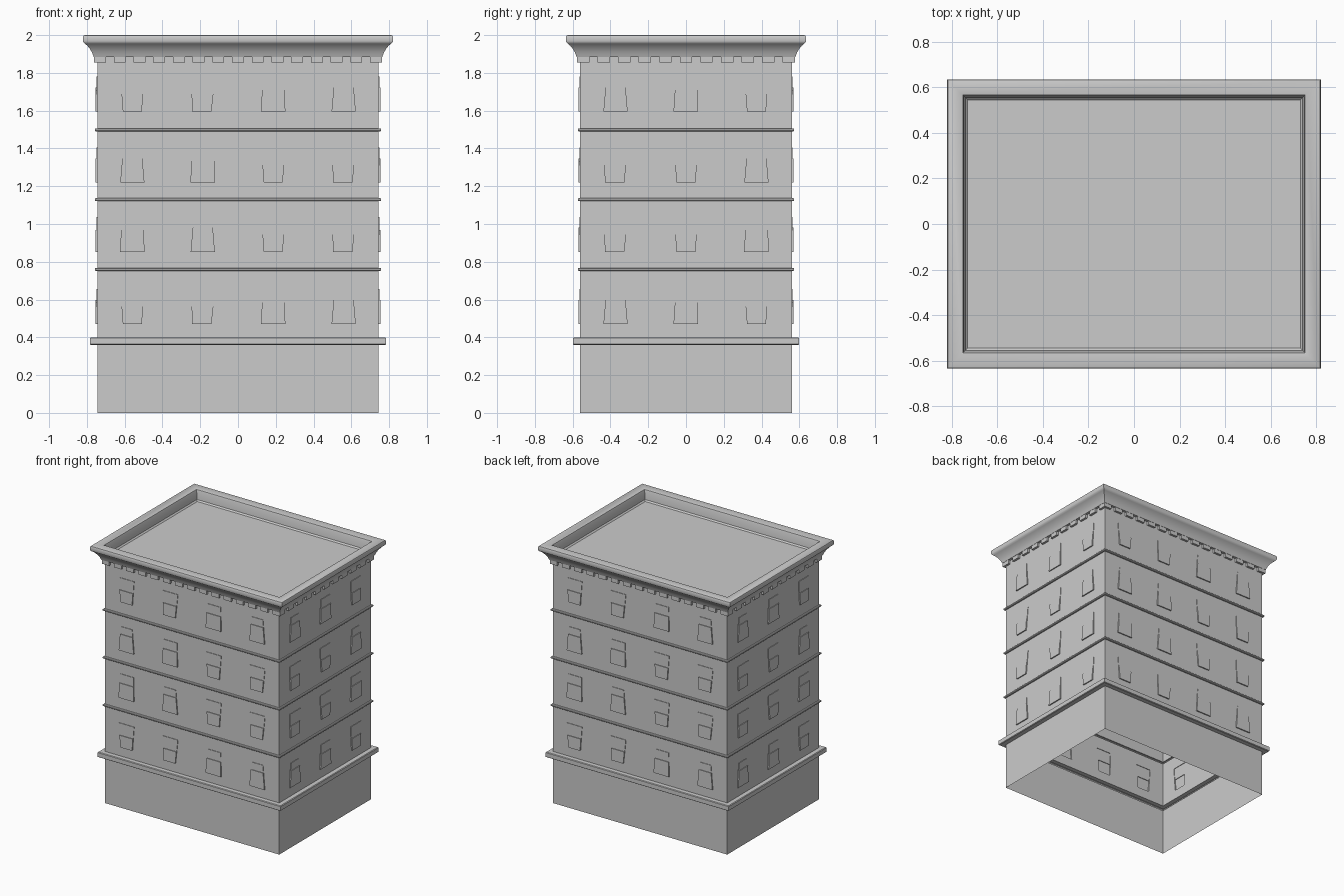
import bpy, bmesh, math
from mathutils import Matrix, Vector

cube = bpy.data.objects.get("Cube")
if cube:
    bpy.data.objects.remove(cube, do_unlink=True)

stone = bpy.data.materials.new("grey_stone")
stone.use_nodes = True
GREY = (0.6, 0.6, 0.6, 1)
stone.diffuse_color = GREY
stone.node_tree.nodes["Principled BSDF"].inputs["Base Color"].default_value = GREY

HX, HY = 0.745, 0.56          # half size of the walls
BANDS = [0.76, 1.129, 1.498]  # centre heights of the string courses
BAND_H = 0.008
EAVES = 1.885


def finish(name, bm, smooth=False):
    mesh = bpy.data.meshes.new(name)
    bm.to_mesh(mesh)
    bm.free()
    mesh.materials.append(stone)
    obj = bpy.data.objects.new(name, mesh)
    bpy.context.collection.objects.link(obj)
    if smooth:
        bpy.ops.object.select_all(action='DESELECT')
        obj.select_set(True)
        bpy.context.view_layer.objects.active = obj
        bpy.ops.object.shade_smooth_by_angle(angle=math.radians(35))
    return obj


def sweep(name, profile, cap=False, smooth=False):
    """Run an (offset, height) profile round the rectangular plan."""
    bm = bmesh.new()
    rings = []
    for o, z in profile:
        x, y = HX + o, HY + o
        rings.append([bm.verts.new(p) for p in
                      ((-x, -y, z), (x, -y, z), (x, y, z), (-x, y, z))])
    for low, high in zip(rings, rings[1:]):
        for i in range(4):
            j = (i + 1) % 4
            bm.faces.new((low[i], low[j], high[j], high[i]))
    if cap:
        bm.faces.new(rings[-1])
    return finish(name, bm, smooth)


# Plain base and its ledge
sweep("base_wall", [(0, 0), (0, 0.36)])
sweep("base_ledge", [(0, 0.36), (0.034, 0.36), (0.039, 0.364), (0.039, 0.396),
                     (0.034, 0.4), (0, 0.4)])

# Thin string courses between the storeys
for n, z in enumerate(BANDS):
    sweep(f"string_course_{n + 1}",
          [(0, z - BAND_H), (0.009, z - BAND_H), (0.013, z - 0.004),
           (0.013, z + 0.004), (0.009, z + BAND_H), (0, z + BAND_H)])

# Flared cornice, parapet rim and sunken roof deck
sweep("cornice", [(0, EAVES), (0.019, EAVES), (0.023, 1.895), (0.029, 1.91),
                  (0.039, 1.927), (0.052, 1.943), (0.064, 1.954),
                  (0.073, 1.961), (0.076, 1.968), (0.076, 1.99),
                  (0.073, 1.997), (0.067, 2.0), (0.012, 2.0), (0.006, 1.996),
                  (0.002, 1.985), (-0.004, 1.925), (-0.014, 1.915)],
      cap=True, smooth=True)

# Window outlines: (top left, top right, bottom left, bottom right, rail height)
SHAPES = {
    "A": (-0.048, 0.048, -0.064, 0.064, 0.69),   # narrow head
    "B": (-0.062, 0.066, -0.056, 0.046, 0.5),    # leaning, narrow sill
    "V": (-0.064, 0.064, -0.05, 0.05, 0.5),      # narrow sill
    "C": (-0.054, 0.06, -0.066, 0.064, 0.62),    # leaning, narrow head
}
LONG_ROWS = ["VBCA", "CAVB", "ACVB", "VBCA"]      # storeys from the bottom
SHORT_ROWS = ["ACV", "BVC", "BVA", "ACV"]
WINDOW_Z = [0.563, 0.945, 1.312, 1.688]
WINDOW_H = 0.185


def window_cell(bm, place, u0, u1, z0, z1, uc, zc, kind):
    """Wall panel with two raised sashes, the lower one further out."""
    tl, tr, bl, br, rail = SHAPES[kind]
    zb, zt = zc - WINDOW_H / 2, zc + WINDOW_H / 2
    zm = zb + WINDOW_H * rail
    ml, mr = bl + (tl - bl) * rail, br + (tr - br) * rail

    def face(*pts):
        bm.faces.new([bm.verts.new(place(*p)) for p in pts])

    def ring(d):
        return [(uc + bl, zb, d), (uc + br, zb, d), (uc + mr, zm, d),
                (uc + tr, zt, d), (uc + tl, zt, d), (uc + ml, zm, d)]

    wall, upper, lower = ring(0), ring(0.004), ring(0.009)
    c = [(u0, z0, 0), (u1, z0, 0), (u1, z1, 0), (u0, z1, 0)]
    # Wall around the window
    face(c[0], c[1], wall[1], wall[0])
    face(c[1], c[2], wall[3], wall[2], wall[1])
    face(c[2], c[3], wall[4], wall[3])
    face(c[3], c[0], wall[0], wall[5], wall[4])
    # Sash fronts, their sides and the step at the meeting rail
    face(lower[0], lower[1], lower[2], lower[5])
    face(upper[5], upper[2], upper[3], upper[4])
    for ids, front in (((5, 0, 1, 2), lower), ((2, 3, 4, 5), upper)):
        for i, j in zip(ids, ids[1:]):
            face(wall[i], wall[j], front[j], front[i])
    face(lower[5], lower[2], upper[2], upper[5])


def wall_side(name, turn, half, out, rows):
    spin = Matrix.Rotation(turn, 3, 'Z')

    def place(u, z, d):
        return spin @ Vector((u, -out - d, z))

    bm = bmesh.new()
    floors = [0.4] + [z + BAND_H for z in BANDS]
    tops = [z - BAND_H for z in BANDS] + [EAVES]
    for row, z0, z1, zc in zip(rows, floors, tops, WINDOW_Z):
        n = len(row)
        centres = [0.373 * (i - (n - 1) / 2) for i in range(n)]
        edges = [-half] + [(a + b) / 2 for a, b in zip(centres, centres[1:])] + [half]
        for i, kind in enumerate(row):
            window_cell(bm, place, edges[i], edges[i + 1], z0, z1,
                        centres[i], zc, kind)
    bmesh.ops.remove_doubles(bm, verts=bm.verts, dist=0.0001)
    finish(name, bm)


SIDES = [("front", 0, HX, HY, LONG_ROWS, 15), ("left", 1, HY, HX, SHORT_ROWS, 11),
         ("back", 2, HX, HY, LONG_ROWS, 15), ("right", 3, HY, HX, SHORT_ROWS, 11)]

for side, quarter, half, out, rows, teeth in SIDES:
    turn = quarter * math.pi / 2
    wall_side(f"{side}_wall", turn, half, out, rows)

    # Row of blocks hanging under the cornice
    bm = bmesh.new()
    deep, tall = 0.017, 0.03
    pitch = 2 * (half + deep) / (teeth - 0.4)
    for i in range(teeth):
        u = (i - (teeth - 1) / 2) * pitch
        block = (Matrix.Rotation(turn, 4, 'Z')
                 @ Matrix.Translation((u, -out - deep / 2, EAVES - tall / 2))
                 @ Matrix.Diagonal((pitch * 0.6, deep, tall, 1)))
        bmesh.ops.create_cube(bm, size=1, matrix=block)
    finish(f"{side}_cornice_blocks", bm)
